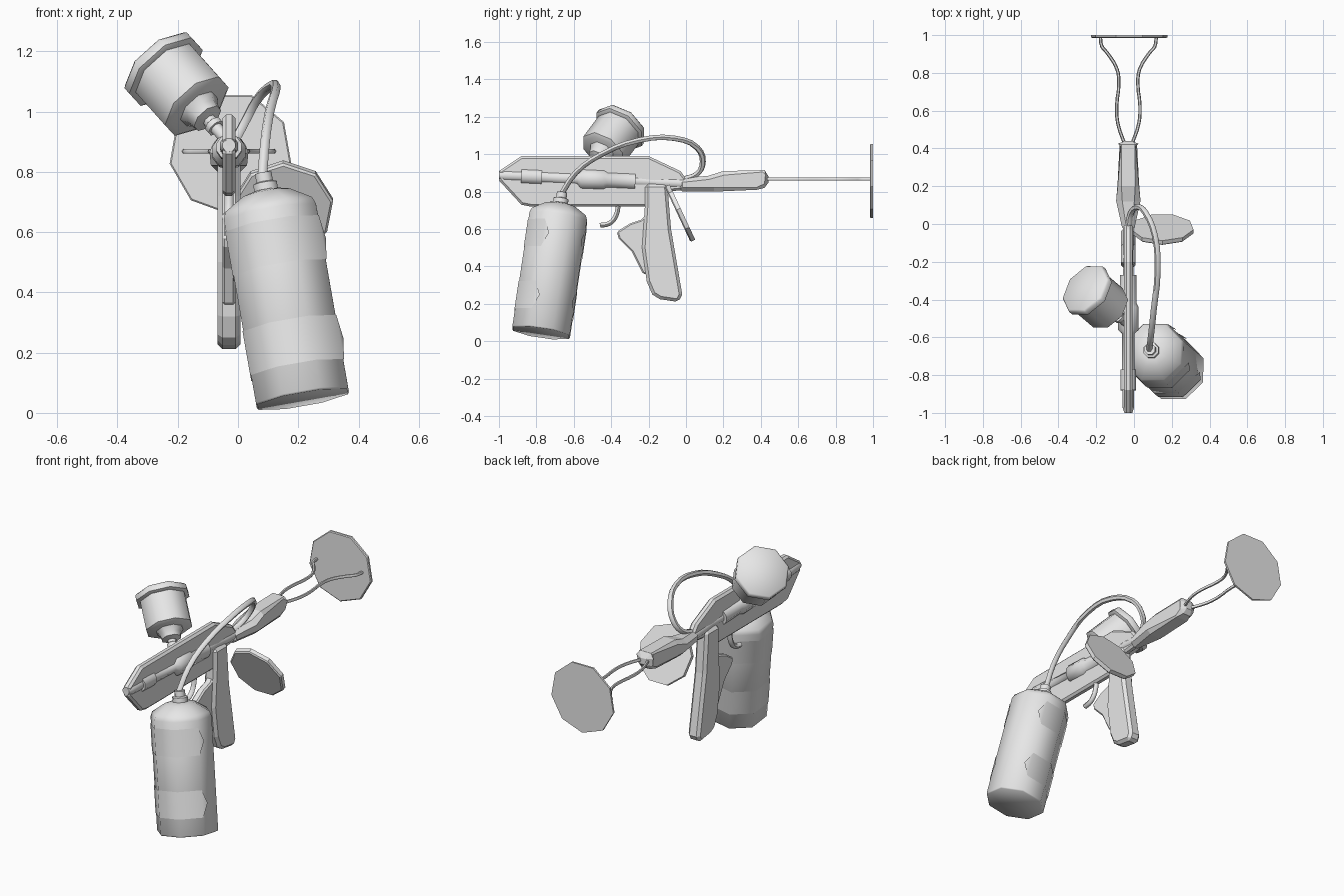
import bpy, bmesh, math
from mathutils import Vector

cube = bpy.data.objects.get("Cube")
if cube:
    bpy.data.objects.remove(cube, do_unlink=True)

grey = bpy.data.materials.new("light_grey")
grey.use_nodes = True
grey.diffuse_color = (0.8, 0.8, 0.8, 1)
grey.node_tree.nodes["Principled BSDF"].inputs["Base Color"].default_value = (0.8, 0.8, 0.8, 1)

CX = -0.03  # centre plane of the gun


def activate(ob):
    bpy.ops.object.select_all(action='DESELECT')
    ob.select_set(True)
    bpy.context.view_layer.objects.active = ob


def finish(name, bm, smooth=0):
    bmesh.ops.recalc_face_normals(bm, faces=bm.faces)
    me = bpy.data.meshes.new(name)
    bm.to_mesh(me)
    bm.free()
    me.materials.append(grey)
    ob = bpy.data.objects.new(name, me)
    bpy.context.collection.objects.link(ob)
    if smooth:
        activate(ob)
        bpy.ops.object.shade_smooth_by_angle(angle=math.radians(smooth))
    return ob


def slab(name, outline, half, bevel):
    """Side profile (y, z) extruded across x, with chamfered edges."""
    bm = bmesh.new()
    face = bm.faces.new([bm.verts.new((CX - half, y, z)) for y, z in outline])
    ext = bmesh.ops.extrude_face_region(bm, geom=[face])
    moved = [v for v in ext["geom"] if isinstance(v, bmesh.types.BMVert)]
    bmesh.ops.translate(bm, verts=moved, vec=(2 * half, 0, 0))
    ob = finish(name, bm)
    mod = ob.modifiers.new("chamfer", 'BEVEL')
    mod.width = bevel
    mod.segments = 1
    mod.limit_method = 'ANGLE'
    mod.angle_limit = math.radians(60)
    return ob


def frame(axis):
    axis = Vector(axis).normalized()
    u = axis.cross(Vector((0, 1, 0.01))).normalized()
    return axis, u, axis.cross(u)


def lathe(name, start, axis, profile, sides=8, phase=0.5, smooth=50):
    """Revolve (distance, radius) pairs around an axis, closed at both ends."""
    a, u, v = frame(axis)
    bm = bmesh.new()
    rings = []
    for d, r in profile:
        ring = []
        for i in range(sides):
            t = math.tau * (i + phase) / sides
            ring.append(bm.verts.new(Vector(start) + a * d + (u * math.cos(t) + v * math.sin(t)) * r))
        rings.append(ring)
    for lo, hi in zip(rings, rings[1:]):
        for i in range(sides):
            j = (i + 1) % sides
            bm.faces.new((lo[i], lo[j], hi[j], hi[i]))
    bm.faces.new(rings[0])
    bm.faces.new(rings[-1])
    return finish(name, bm, smooth)


def tube(name, points, radius):
    cu = bpy.data.curves.new(name, 'CURVE')
    cu.dimensions = '3D'
    cu.bevel_depth = radius
    cu.bevel_resolution = 1
    cu.resolution_u = 3
    cu.use_fill_caps = True
    sp = cu.splines.new('BEZIER')
    sp.bezier_points.add(len(points) - 1)
    for bp, p in zip(sp.bezier_points, points):
        bp.co = p
        bp.handle_left_type = bp.handle_right_type = 'AUTO'
    cu.materials.append(grey)
    ob = bpy.data.objects.new(name, cu)
    bpy.context.collection.objects.link(ob)
    activate(ob)
    bpy.ops.object.convert(target='MESH')
    bpy.ops.object.shade_smooth_by_angle(angle=math.radians(60))


# Body, grip and stock
slab("body_plate", [(-1, .86), (-.88, .73), (-.83, .72), (-.2, .72), (-.1, .8), (0, .81),
                    (0, .87), (-.03, .91), (-.2, .99), (-.88, .99), (-1, .91)], .022, .012)
slab("grip", [(-.22, .84), (-.22, .72), (-.235, .5), (-.21, .32), (-.18, .25), (-.14, .225),
              (-.04, .21), (-.02, .25), (-.08, .6), (-.1, .84)], .038, .016)
slab("finger_guard", [(-.2, .69), (-.24, .65), (-.3, .63), (-.37, .585), (-.36, .55),
                      (-.29, .48), (-.23, .36), (-.18, .36)], .022, .008)

# Stock is narrowed toward the front
stock = slab("stock", [(-.04, .8), (.15, .8), (.38, .81), (.44, .825), (.44, .905), (.42, .915),
                       (.2, .91), (.12, .885), (-.04, .87)], .06, .022)
for vert in stock.data.vertices:
    taper = min(1, .5 + max(0, vert.co.y + .02) * 3)
    if vert.co.y > .43:
        taper = .65
    vert.co.x = CX + (vert.co.x - CX) * taper

tube("trigger", [(CX, -.36, .74), (CX, -.375, .67), (CX, -.41, .63), (CX, -.46, .62)], .015)

# Barrel with collars
lathe("barrel", (CX, -1, .888), (0, 1, -.045),
      [(0, .022), (.03, .032), (.12, .032), (.12, .043), (.23, .043), (.23, .034), (.42, .034),
       (.44, .057), (.56, .057), (.58, .046), (.73, .046), (.73, .03), (.83, .025),
       (.9, .03), (1, .03)], sides=10)

# Tilted cup with lid and neck
cup_axis = (-.58, .49, .65)
cup_base = Vector((-.13, -.45, 1.01))
lathe("cup", cup_base, cup_axis, [(0, .11), (.012, .13), (.19, .13)])
lathe("cup_lid", cup_base + Vector(cup_axis) * .18, cup_axis,
      [(0, .135), (.008, .15), (.035, .15), (.045, .14)])
lathe("cup_neck", cup_base, cup_axis,
      [(-.18, .022), (-.1, .022), (-.1, .032), (-.08, .032), (-.075, .024), (-.06, .024),
       (-.05, .055), (-.025, .06), (0, .075)])

# Leaning bottle
bottle_base = Vector((.215, -.775, .045))
bottle_axis = (-.175, .15, 1)
lathe("bottle", bottle_base, bottle_axis,
      [(0, .163), (.006, .168), (.63, .168), (.655, .158), (.7, .085), (.71, .05)], smooth=55)
lathe("bottle_cap", bottle_base, bottle_axis,
      [(.69, .043), (.735, .043), (.74, .03), (.77, .03)])


def wrap(name, low, high, radius):
    """Thin wrap round the bottle with pointed ends either side of a gap."""
    a, u, v = frame(bottle_axis)
    side = Vector((1, 0, 0))
    gap = math.atan2(side.dot(v), side.dot(u))
    step = math.tau / 8
    first = math.ceil((gap + .5) / step - .5) + .5
    angles = [first * step + k * step for k in range(7)]
    bm = bmesh.new()

    def put(t, d):
        return bm.verts.new(bottle_base + a * d + (u * math.cos(t) + v * math.sin(t)) * radius)
    pairs = [(put(t, low), put(t, high)) for t in angles]
    for (b0, t0), (b1, t1) in zip(pairs, pairs[1:]):
        bm.faces.new((b0, b1, t1, t0))
    for k, sign in ((0, -1), (-1, 1)):
        tip = put(angles[k] + sign * .2, (low + high) / 2)
        bm.faces.new((pairs[k][0], pairs[k][1], tip))
    finish(name, bm, 55)


wrap("lower_wrap", .1, .25, .171)
wrap("upper_wrap", .44, .59, .171)

# Hose from the bottle cap to the back of the barrel
tube("hose", [(.08, -.67, .78), (.09, -.59, .9), (.105, -.45, 1.0), (.125, -.25, 1.075),
              (.11, -.06, 1.085), (.06, .06, 1.035), (.02, .09, .96), (-.015, .06, .895),
              (CX, -.02, .865)], .016)

# Shoulder rest on two mirrored bent wires
for name, s in (("left_wire", 1), ("right_wire", -1)):
    tube(name, [(CX + s * x, y, .868) for x, y in
                ((.018, .42), (.055, .53), (.062, .62), (.05, .75), (.06, .82),
                 (.115, .91), (.14, .94), (.148, .99))], .009)
lathe("shoulder_rest", (-.025, .985, .863), (0, 1, 0), [(0, .2), (.004, .205), (.015, .205)],
      sides=9, phase=.25, smooth=0)

# Loose tilted disc beside the grip
disc_axis = Vector((0, .9, .42)).normalized()
lathe("side_disc", Vector((.15, -.03, .68)) - disc_axis * .014, disc_axis,
      [(0, .16), (.006, .168), (.028, .168)], sides=9, phase=.25, smooth=0)
